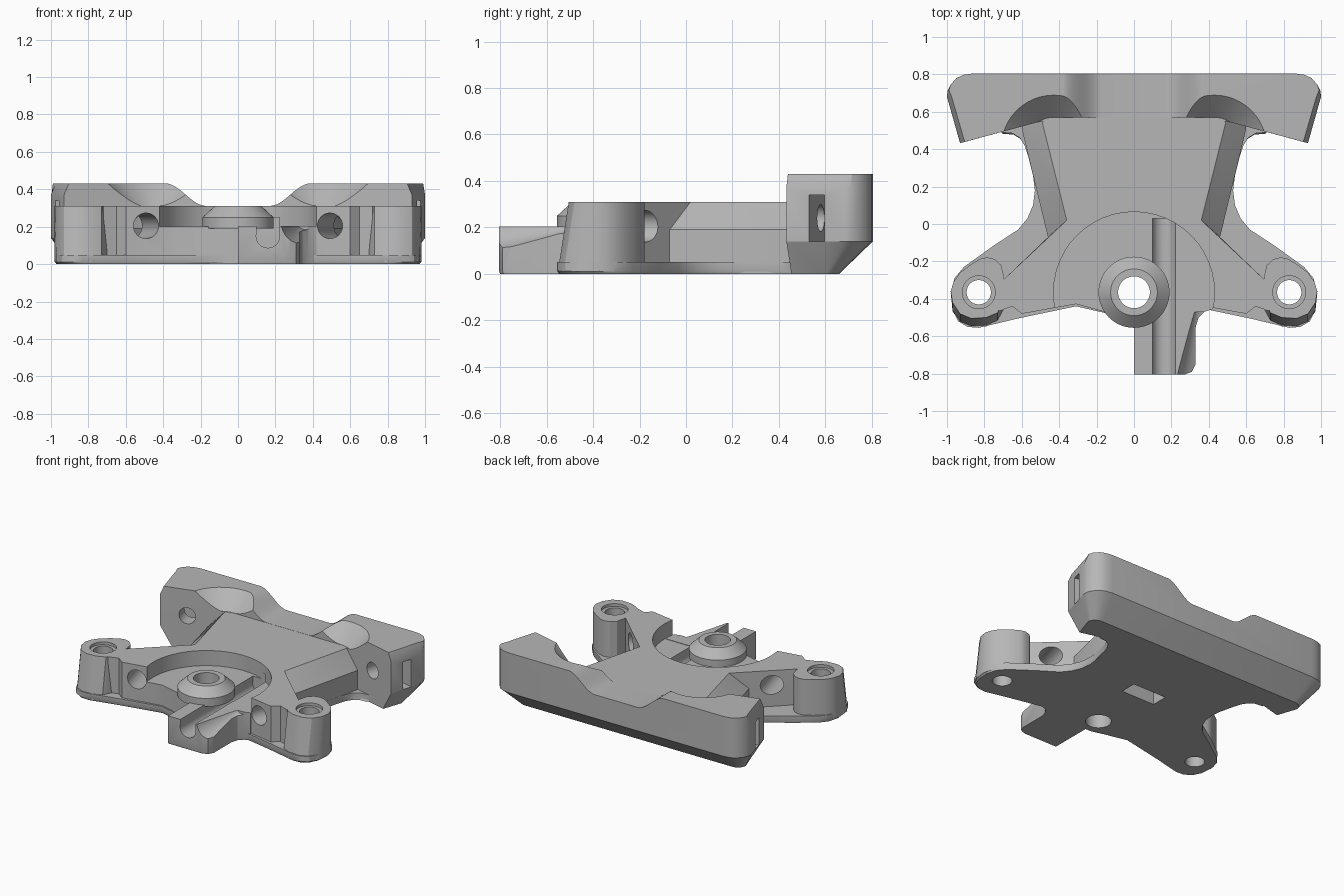
import bpy, bmesh, math
from mathutils import Matrix, Vector

cube = bpy.data.objects.get("Cube")
if cube:
    bpy.data.objects.remove(cube, do_unlink=True)

grey = bpy.data.materials.new("plain_grey")
grey.use_nodes = True
grey.diffuse_color = (0.47, 0.47, 0.47, 1)
grey.node_tree.nodes["Principled BSDF"].inputs["Base Color"].default_value = (0.47, 0.47, 0.47, 1)


def finish(name, bm):
    bmesh.ops.recalc_face_normals(bm, faces=bm.faces)
    mesh = bpy.data.meshes.new(name)
    bm.to_mesh(mesh)
    bm.free()
    mesh.materials.append(grey)
    ob = bpy.data.objects.new(name, mesh)
    bpy.context.collection.objects.link(ob)
    return ob


def loft(name, levels):
    """Closed solid through (height, outline) levels with equal point counts."""
    bm = bmesh.new()
    rings = [[bm.verts.new((x, y, z)) for x, y in pts] for z, pts in levels]
    n = len(rings[0])
    bm.faces.new(rings[0])
    bm.faces.new(rings[-1])
    for a, b in zip(rings, rings[1:]):
        for i in range(n):
            j = (i + 1) % n
            bm.faces.new((a[i], a[j], b[j], b[i]))
    return finish(name, bm)


def cone(name, a, b, r1, r2, seg=48):
    a, b = Vector(a), Vector(b)
    d = b - a
    bm = bmesh.new()
    mat = Matrix.Translation((a + b) / 2) @ d.to_track_quat('Z', 'Y').to_matrix().to_4x4()
    bmesh.ops.create_cone(bm, cap_ends=True, segments=seg, radius1=r1, radius2=r2,
                          depth=d.length, matrix=mat)
    return finish(name, bm)


def box(name, centre, size, angle=0):
    bm = bmesh.new()
    mat = Matrix.Translation(centre) @ Matrix.Rotation(angle, 4, 'Z') @ Matrix.Diagonal((*size, 1))
    bmesh.ops.create_cube(bm, size=1, matrix=mat)
    return finish(name, bm)


def cut(ob, *cutters):
    """Subtract the cutters one by one, then delete them."""
    for c in cutters:
        m = ob.modifiers.new("cut", 'BOOLEAN')
        m.operation, m.solver, m.object = 'DIFFERENCE', 'EXACT', c
        c.hide_render = True
    bpy.context.view_layer.update()
    dg = bpy.context.evaluated_depsgraph_get()
    mesh = bpy.data.meshes.new_from_object(ob.evaluated_get(dg))
    ob.modifiers.clear()
    ob.data = mesh
    for c in cutters:
        bpy.data.objects.remove(c, do_unlink=True)


def both(half):
    """Mirror a right-hand outline to the left."""
    return half + [(-x, y) for x, y in reversed(half)]


def post_hole(x, r, z0=-0.1, z1=0.6):
    return cone("cutter", (x, -0.365, z0), (x, -0.365, z1), r, r)


def rod_hole(s, y0, y1, z, r):
    x = lambda y: s * (0.5 + (y + 0.43) * 0.27)
    return cone("cutter", (x(y0), y0, z), (x(y1), y1, z), r, r)


def groove():
    return [cone("cutter", (0.16, -0.9, 0.15), (0.16, 0.03, 0.15), 0.063, 0.063, 32),
            box("cutter", (0.16, -0.435, 0.2), (0.122, 0.93, 0.1))]


def nut_slot():
    return box("cutter", (0, 0.1, 0), (0.27, 0.12, 0.2))


# Thin flange under everything
outline = both([(0.05, -0.5), (0.31, -0.44), (0.62, -0.505), (0.83, -0.555), (0.89, -0.55),
                (0.94, -0.52), (0.97, -0.46), (0.98, -0.37), (0.96, -0.29), (0.91, -0.23),
                (0.75, -0.115), (0.62, -0.03), (0.57, 0.03), (0.54, 0.1), (0.53, 0.18),
                (0.54, 0.26), (0.565, 0.36), (0.585, 0.42), (0.61, 0.46), (0.65, 0.485),
                (0.71, 0.49), (0.6, 0.62)])
plate = loft("base_flange", [(0, [(x * 0.99, y * 0.985) for x, y in outline]),
                             (0.012, outline), (0.05, outline)])
cut(plate, post_hole(0, 0.085), post_hole(0.83, 0.065), post_hole(-0.83, 0.065), nut_slot())

# Central body with sloped neck sides
front = [(0.05, -0.5), (0.31, -0.428), (0.6, -0.48), (0.65, -0.44), (0.72, -0.465),
         (0.74, -0.4), (0.74, -0.3), (0.7, -0.3)]
low = both(front + [(0.46, -0.07), (0.6, 0.51), (0.58, 0.6)])
high = both(front + [(0.36, 0.02), (0.49, 0.54), (0.47, 0.6)])
body = loft("body", [(0.002, low), (0.19, low), (0.31, high)])
cut(body, post_hole(0, 0.43, 0.2), post_hole(0, 0.085), nut_slot(),
    rod_hole(1, -0.7, 0.0, 0.205, 0.068), rod_hole(-1, -0.7, 0.0, 0.205, 0.068), *groove())

# Raised pivot boss in the round recess
boss = loft("pivot_boss", [(z, [(r * math.cos(t * math.pi / 32), -0.365 + r * math.sin(t * math.pi / 32))
                                for t in range(64)])
                           for z, r in ((0.19, 0.19), (0.25, 0.19), (0.31, 0.125))])
cut(boss, post_hole(0, 0.085))

# Front spout with its rod groove and scooped corner
spout_pts = [(0, -0.805), (0.27, -0.805), (0.31, -0.79), (0.33, -0.75), (0.33, -0.55),
             (0.345, -0.5), (0.375, -0.47), (0.42, -0.455), (0.42, -0.37), (0.12, -0.37), (0, -0.46)]
spout = loft("front_spout", [(0, [(x, y + 0.004) for x, y in spout_pts]),
                             (0.012, spout_pts), (0.203, spout_pts)])
cut(spout, cone("cutter", (0.36, -0.86, 0.23), (0.36, -0.47, 0.23), 0.145, 0.045),
    post_hole(0, 0.085), *groove())

# Corner posts
post = [(0.98, -0.36), (0.965, -0.31), (0.93, -0.26), (0.87, -0.215), (0.82, -0.185), (0.785, -0.178),
        (0.745, -0.188), (0.71, -0.22), (0.695, -0.28), (0.7, -0.42), (0.73, -0.475),
        (0.79, -0.5), (0.87, -0.505), (0.93, -0.48), (0.97, -0.42)]
for side, s in (("left", 1), ("right", -1)):
    top = [(s * x, y) for x, y in post]
    foot = [(s * x, y - 0.047 if y < -0.41 else y) for x, y in post]
    ob = loft(side + "_corner_post", [(0.01, foot), (0.31, top)])
    cut(ob, post_hole(s * 0.83, 0.065), post_hole(s * 0.83, 0.088, 0.29))

# Rear cross bar: chamfered underside, rounded ends
mid = both([(0.42, 0.57), (0.93, 0.432), (1.0, 0.68), (0.997, 0.71), (0.98, 0.745),
            (0.95, 0.78), (0.91, 0.798), (0.86, 0.805)])
bottom = both([(0.42, 0.57), (0.85, 0.454), (0.9, 0.6), (0.895, 0.62), (0.885, 0.64),
               (0.87, 0.65), (0.85, 0.658), (0.82, 0.66)])
crown = both([(0.42, 0.57), (0.905, 0.439), (0.975, 0.68), (0.99, 0.715), (0.98, 0.745),
              (0.95, 0.78), (0.91, 0.798), (0.86, 0.805)])
bar = loft("rear_cross_bar", [(0, bottom), (0.14, mid), (0.37, mid), (0.43, crown)])

# Smooth dip across the middle of the bar
dip = [(0.17 + 0.22 * t / 12, 0.311 + 0.121 * (0.5 - 0.5 * math.cos(math.pi * t / 12)))
       for t in range(13)] + [(0.39, 0.6)]
bm = bmesh.new()
face = bm.faces.new([bm.verts.new((x, 0.3, z)) for x, z in both(dip)])
ext = bmesh.ops.extrude_face_region(bm, geom=[face])
bmesh.ops.translate(bm, vec=(0, 0.8, 0),
                    verts=[v for v in ext["geom"] if isinstance(v, bmesh.types.BMVert)])
cutters = [finish("cutter", bm)]
for s in (1, -1):
    cutters += [cone("cutter", (s * 0.43, 0.41, 0.311), (s * 0.43, 0.41, 0.5), 0.16, 0.349),
                rod_hole(s, 0.3, 0.62, 0.24, 0.058),
                box("cutter", (s * 0.87, 0.59, 0.24), (0.4, 0.07, 0.2), -s * 0.0 + s * -0.27)]
cut(bar, *cutters)

# Smooth curved walls, keep edges crisp
for ob in bpy.context.scene.objects:
    ob.select_set(ob.type == 'MESH')
bpy.context.view_layer.objects.active = body
bpy.ops.object.shade_smooth_by_angle(angle=math.radians(28))
